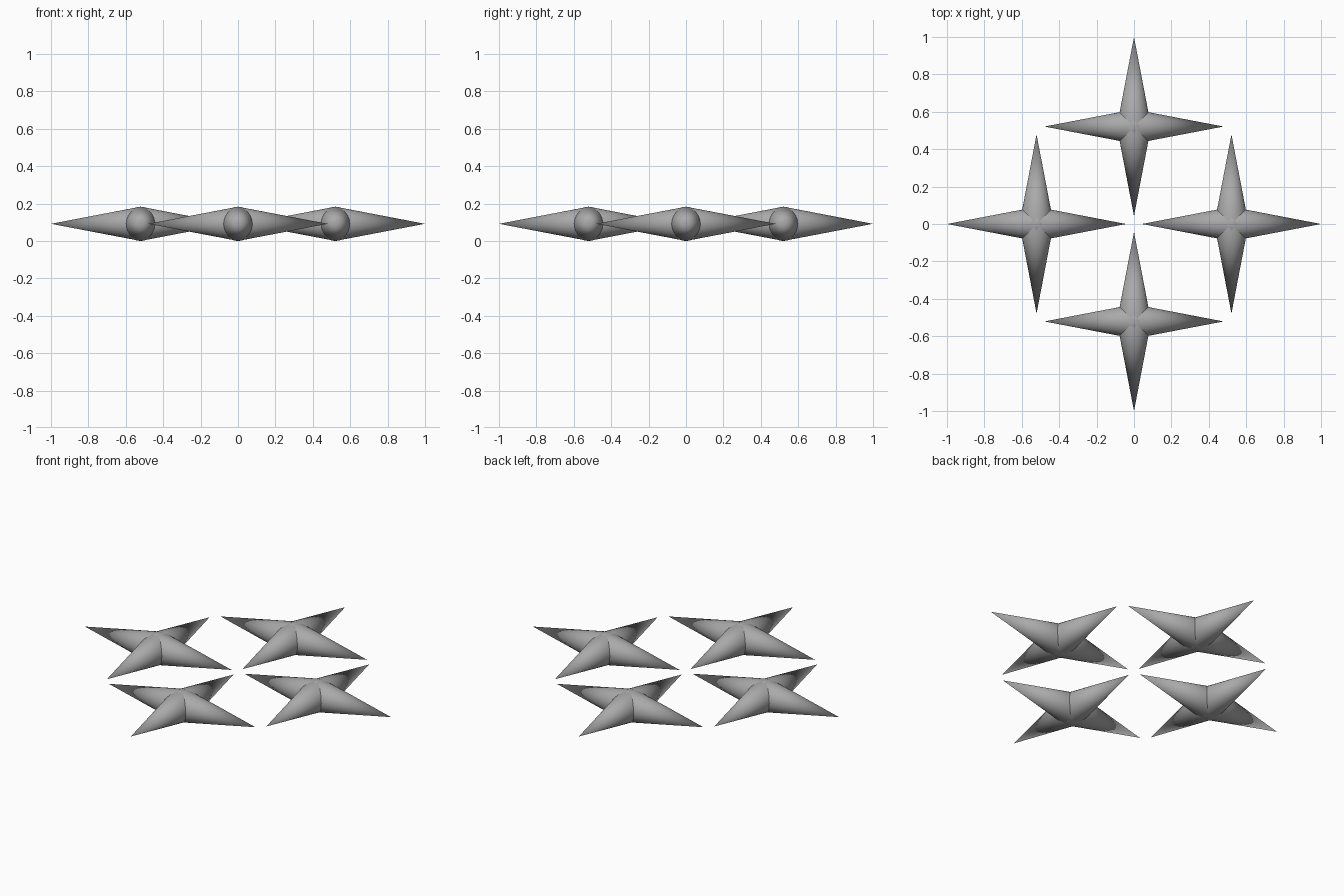
import bpy
import bmesh
from math import pi
from mathutils import Matrix, Vector

cube = bpy.data.objects.get("Cube")
if cube:
    bpy.data.objects.remove(cube, do_unlink=True)

RADIUS = 0.0915   # thickness at the centre of a star
ARM = 0.479       # arm length from centre to tip
OFFSET = 0.521    # distance of each star from the middle

grey = bpy.data.materials.new("mid grey")
grey.use_nodes = True
colour = (0.4, 0.4, 0.4, 1)
grey.diffuse_color = colour
grey.node_tree.nodes["Principled BSDF"].inputs["Base Color"].default_value = colour


def add_arm(bm, angle):
    """One open cone from the star centre outward, lying flat."""
    turn = (Matrix.Rotation(angle, 4, "Z") @ Matrix.Rotation(pi / 2, 4, "Y")
            @ Matrix.Translation((0, 0, ARM / 2)))
    bmesh.ops.create_cone(bm, cap_ends=False, segments=32, radius1=RADIUS,
                          radius2=0, depth=ARM, matrix=turn)


def spindle(angle):
    """Two opposite arms welded at their shared rim."""
    bm = bmesh.new()
    add_arm(bm, angle)
    add_arm(bm, angle + pi)
    bmesh.ops.remove_doubles(bm, verts=bm.verts, dist=0.0005)
    bmesh.ops.recalc_face_normals(bm, faces=bm.faces)
    return bm


# Four-pointed star: two crossed spindles
star_mesh = bpy.data.meshes.new("four_pointed_star")
star = bmesh.new()
for angle in (0, pi / 2):
    part = spindle(angle)
    piece = bpy.data.meshes.new("spindle")
    part.to_mesh(piece)
    part.free()
    star.from_mesh(piece)
    bpy.data.meshes.remove(piece)
for face in star.faces:
    face.smooth = True
star.to_mesh(star_mesh)
star.free()
star_mesh.materials.append(grey)

# Stars on the four sides of the centre
sides = {"right_star": (-1, 0), "left_star": (1, 0),
         "front_star": (0, -1), "back_star": (0, 1)}
for name, (x, y) in sides.items():
    obj = bpy.data.objects.new(name, star_mesh)
    obj.location = Vector((x * OFFSET, y * OFFSET, RADIUS))
    bpy.context.collection.objects.link(obj)
